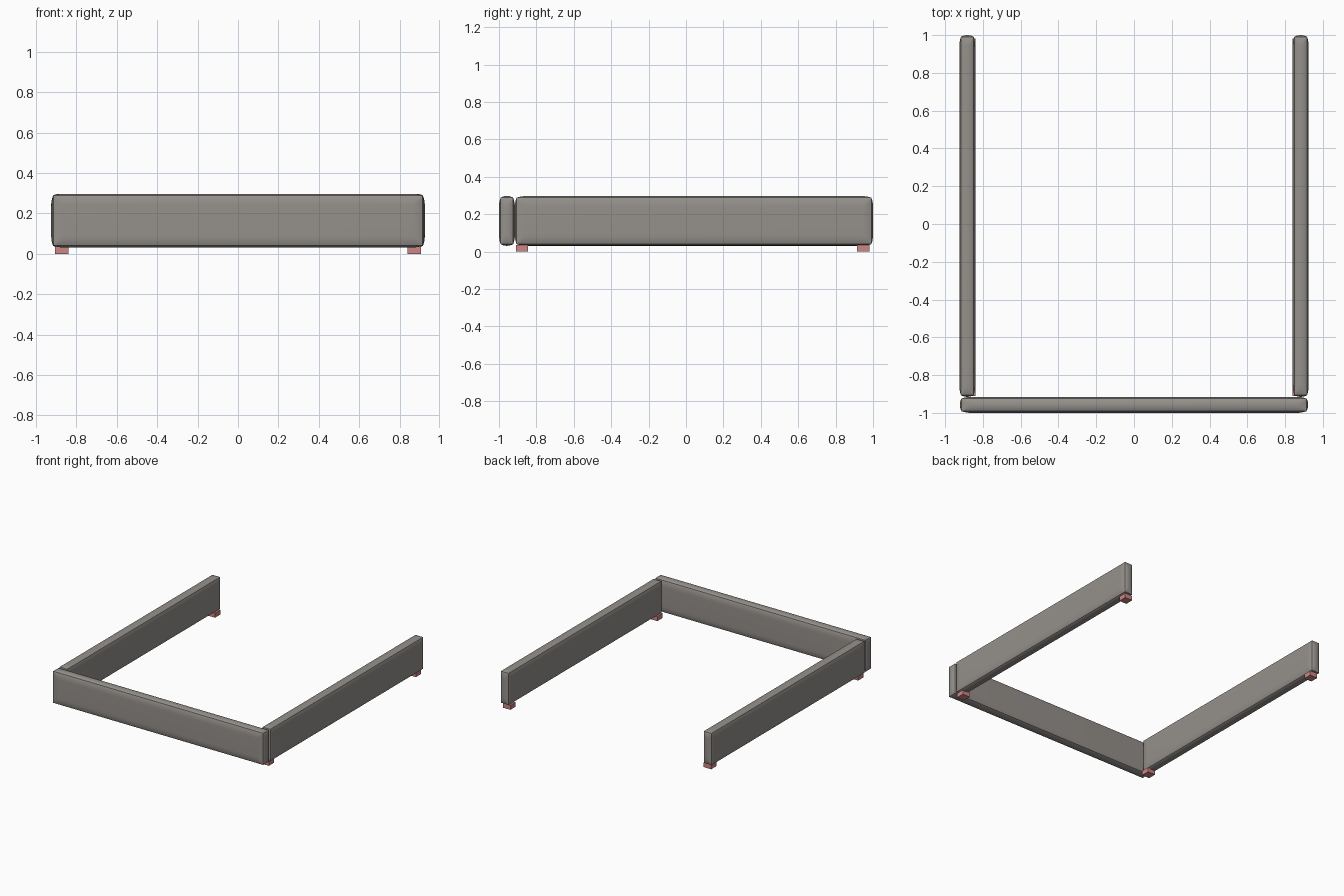
import bpy, bmesh, math
from mathutils import Vector

if "Cube" in bpy.data.objects:
    bpy.data.objects.remove(bpy.data.objects["Cube"])


def material(name, rgb):
    m = bpy.data.materials.new(name)
    m.diffuse_color = (*rgb, 1)
    m.use_nodes = True
    m.node_tree.nodes["Principled BSDF"].inputs["Base Color"].default_value = m.diffuse_color
    return m


FABRIC = material("warm grey fabric", (0.30, 0.28, 0.26))
FOOT = material("dusty red wood", (0.60, 0.24, 0.23))


def box(name, lo, hi, mat, puff=0.0, reach=0.055):
    """Box between two corners; puff pulls the face borders in like padding."""
    lo, hi = Vector(lo), Vector(hi)
    centre, half = (lo + hi) / 2, (hi - lo) / 2
    bm = bmesh.new()
    bmesh.ops.create_cube(bm, size=2)
    for v in bm.verts:
        v.co = Vector([v.co[i] * half[i] for i in range(3)])
    if puff:
        # loops close to every border
        for a in range(3):
            for d in (0.004, 0.01, 0.018, 0.028, 0.04, 0.055):
                if d >= half[a]:
                    continue
                for s in (-1, 1):
                    co, no = Vector(), Vector()
                    co[a], no[a] = s * (half[a] - d), 1
                    bmesh.ops.bisect_plane(
                        bm, geom=bm.verts[:] + bm.edges[:] + bm.faces[:],
                        plane_co=co, plane_no=no, dist=1e-5)
        # soft padded falloff towards the borders
        for v in bm.verts:
            f = [max(0, 1 - (half[a] - abs(v.co[a])) / min(reach, half[a])) ** 2.2
                 for a in range(3)]
            v.co = Vector([v.co[a] * (1 - puff * max(f[a - 1], f[a - 2]) / half[a])
                           for a in range(3)])
    me = bpy.data.meshes.new(name)
    bm.to_mesh(me)
    bm.free()
    me.materials.append(mat)
    ob = bpy.data.objects.new(name, me)
    ob.location = centre
    bpy.context.collection.objects.link(ob)
    if puff:
        bpy.ops.object.select_all(action='DESELECT')
        ob.select_set(True)
        bpy.context.view_layer.objects.active = ob
        bpy.ops.object.shade_smooth_by_angle(angle=math.radians(40))
    return ob


# padded front rail
box("front_rail", (-0.922, -1.0, 0.031), (0.922, -0.915, 0.297), FABRIC, 0.009)

for side, s in (("left", -1), ("right", 1)):
    # padded side rail
    x0, x1 = sorted((s * 0.84, s * 0.925))
    box(side + "_rail", (x0, -0.915, 0.031), (x1, 1.0, 0.297), FABRIC, 0.009)
    # small square feet
    for end, y in (("front", -0.877), ("back", 0.948)):
        x = s * 0.873
        box(f"{side}_{end}_foot", (x - 0.033, y - 0.033, 0),
            (x + 0.033, y + 0.033, 0.036), FOOT)
